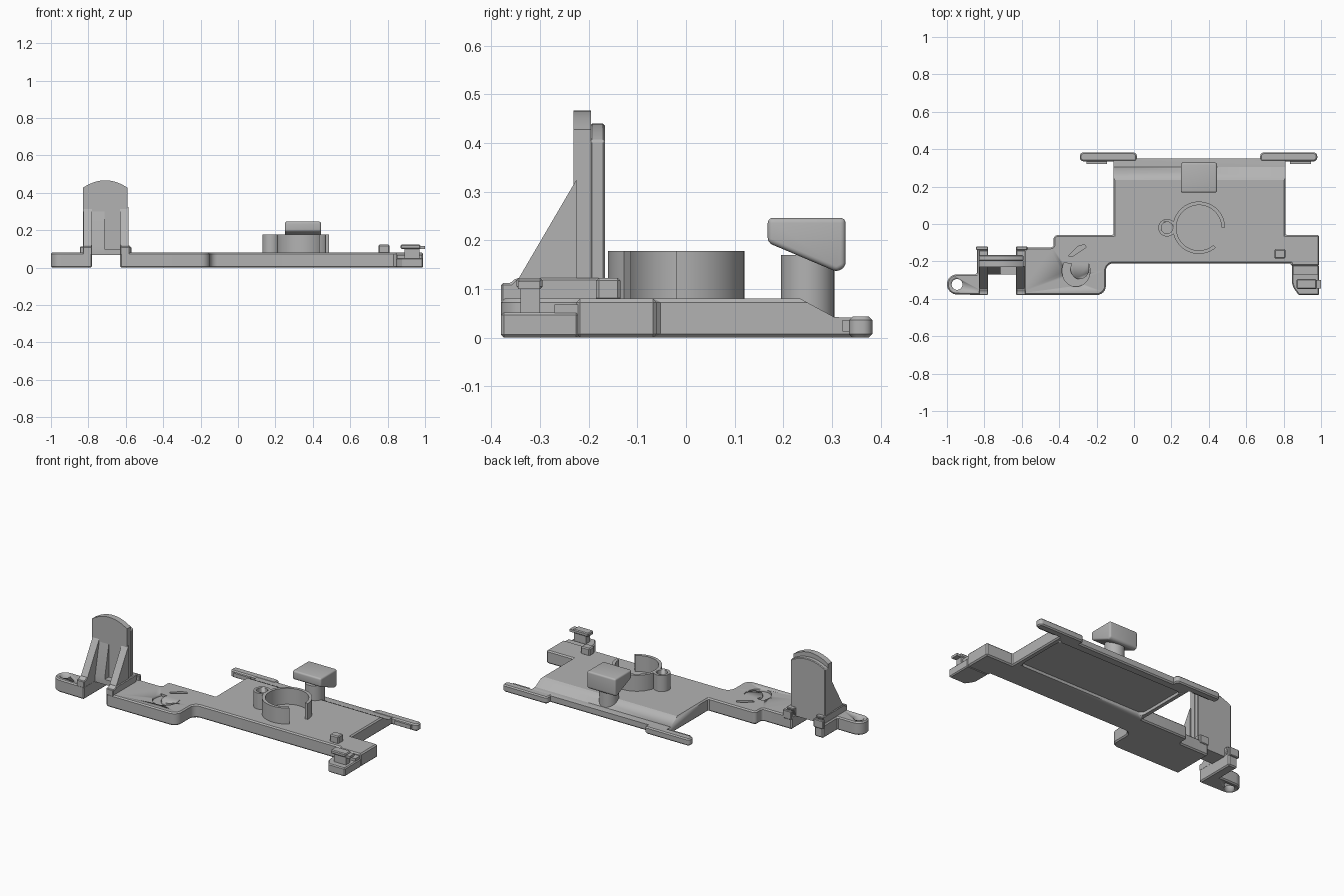
import bpy, bmesh, math
from mathutils import Vector

old = bpy.data.objects.get("Cube")
if old:
    bpy.data.objects.remove(old, do_unlink=True)

grey = bpy.data.materials.new("plain grey")
grey.use_nodes = True
colour = (0.45, 0.45, 0.45, 1)
grey.diffuse_color = colour
grey.node_tree.nodes["Principled BSDF"].inputs["Base Color"].default_value = colour


def activate(ob):
    bpy.ops.object.select_all(action='DESELECT')
    ob.select_set(True)
    bpy.context.view_layer.objects.active = ob


def apply_mod(ob, mod):
    activate(ob)
    bpy.ops.object.modifier_apply(modifier=mod.name)


def prism(name, pts, lo, hi, axis='z', bevel=0.0, segments=1):
    """Extrude a 2D outline along an axis."""
    place = {'x': lambda u, v, w: (w, u, v),
             'y': lambda u, v, w: (u, w, v),
             'z': lambda u, v, w: (u, v, w)}[axis]
    bm = bmesh.new()
    face = bm.faces.new([bm.verts.new(place(u, v, lo)) for u, v in pts])
    out = bmesh.ops.extrude_face_region(bm, geom=[face])
    moved = [g for g in out["geom"] if isinstance(g, bmesh.types.BMVert)]
    bmesh.ops.translate(bm, verts=moved, vec=place(0, 0, hi - lo))
    bmesh.ops.recalc_face_normals(bm, faces=bm.faces)
    me = bpy.data.meshes.new(name)
    bm.to_mesh(me)
    bm.free()
    ob = bpy.data.objects.new(name, me)
    bpy.context.collection.objects.link(ob)
    me.materials.append(grey)
    if bevel:
        mod = ob.modifiers.new("bevel", 'BEVEL')
        mod.width, mod.segments, mod.limit_method = bevel, segments, 'ANGLE'
        apply_mod(ob, mod)
    activate(ob)
    bpy.ops.object.shade_smooth_by_angle(angle=math.radians(25))
    return ob


def rect(a, b, c, d):
    return [(a, c), (b, c), (b, d), (a, d)]


def box(name, x, y, z, bevel=0.0):
    return prism(name, rect(*x, *y), *z, bevel=bevel)


def rounded(corners, steps=6):
    """Outline from (u, v, radius) corners, each filleted by a curve."""
    pts = []
    for i, (u, v, r) in enumerate(corners):
        p = Vector((u, v))
        if not r:
            pts.append(p)
            continue
        a = p + (Vector(corners[i - 1][:2]) - p).normalized() * r
        b = p + (Vector(corners[(i + 1) % len(corners)][:2]) - p).normalized() * r
        centre = a + b - p
        for k in range(steps + 1):
            t = k / steps * math.pi / 2
            pts.append(centre + (a - centre) * math.cos(t) + (b - centre) * math.sin(t))
    return pts


def arc(cx, cy, r, start, end, n=32, ry=None):
    angles = [math.radians(start + (end - start) * i / n) for i in range(n + 1)]
    return [(cx + r * math.cos(t), cy + (ry or r) * math.sin(t)) for t in angles]


def circle(cx, cy, r, n=32):
    return arc(cx, cy, r, 0, 360, n)[:-1]


def cut(ob, cutter):
    mod = ob.modifiers.new("cut", 'BOOLEAN')
    mod.operation, mod.solver, mod.object = 'DIFFERENCE', 'EXACT', cutter
    apply_mod(ob, mod)
    bpy.data.objects.remove(cutter, do_unlink=True)


# Base tray with its front left arm and right arm
tray = prism("base_tray", rounded([
    (-0.63, -0.38, 0), (-0.15, -0.38, 0.05), (-0.15, -0.21, 0.04), (0.84, -0.21, 0),
    (0.84, -0.225, 0), (0.99, -0.225, 0), (0.99, -0.06, 0), (0.81, -0.06, 0),
    (0.81, 0.35, 0), (-0.11, 0.35, 0), (-0.11, -0.06, 0), (-0.43, -0.06, 0.02),
    (-0.43, -0.125, 0.015), (-0.63, -0.125, 0)]), 0, 0.08, bevel=0.008)

# Sloped back edge, shallow underside pocket and curved top slots
cut(tray, prism("slope_cutter", [(0.235, 0.08), (0.305, 0.042), (0.4, 0.04),
                                 (0.4, 0.2), (0.235, 0.2)], -0.2, 0.9, 'x'))
cut(tray, prism("pocket_cutter", rounded([(-0.08, -0.03, 0.03), (0.78, -0.03, 0.03),
                                          (0.78, 0.3, 0.03), (-0.08, 0.3, 0.03)]), -0.1, 0.018))
cut(tray, prism("slot_cutter", arc(-0.31, -0.25, 0.075, 150, 385, 20, 0.085)
                + arc(-0.29, -0.24, 0.05, 385, 150, 20, 0.055), 0.065, 0.2))
cut(tray, prism("short_slot_cutter", [(-0.35, -0.17), (-0.33, -0.175), (-0.255, -0.125),
                                      (-0.265, -0.11), (-0.3, -0.12)], 0.065, 0.2))

# Mounting tabs on the back edge
for name, side in (("left_back_tab", 1), ("right_back_tab", -1)):
    far, near = 0.345 + side * 0.635, 0.345 + side * 0.33
    prism(name, rounded([(far, 0.335, 0.02), (near, 0.335, 0), (near, 0.383, 0.02),
                         (far, 0.383, 0.02)]), 0, 0.043, bevel=0.007)
    ends = sorted((0.345 + side * 0.6, 0.345 + side * 0.49))
    box(name + "_lip", ends, (0.322, 0.34), (0.012, 0.036))

# Right front leg with clip and locating block
prism("front_leg", rounded([(0.845, -0.22, 0), (0.845, -0.33, 0.02), (0.88, -0.38, 0),
                            (0.99, -0.38, 0), (0.99, -0.22, 0)]), 0, 0.052, bevel=0.006)
box("front_leg_step", (0.85, 0.985), (-0.27, -0.215), (0.045, 0.068))
box("clip_stem", (0.89, 0.97), (-0.34, -0.3), (0.045, 0.105))
box("clip_bar", (0.87, 0.975), (-0.348, -0.295), (0.1, 0.123), 0.005)
box("clip_nose", (0.97, 1.0), (-0.345, -0.3), (0.1, 0.115))
box("locating_block", (0.75, 0.81), (-0.185, -0.135), (0.075, 0.123), 0.006)

# Split ring and the small tube beside it
prism("split_ring", arc(0.347, -0.02, 0.14, 0, 310, 48)
      + arc(0.347, -0.02, 0.121, 310, 0, 48), 0.075, 0.178)
tube = prism("side_tube", circle(0.177, -0.02, 0.047), 0.075, 0.178)
cut(tube, prism("tube_cutter", circle(0.177, -0.02, 0.031), 0.085, 0.3))

# Knob on a round post
prism("knob_post", circle(0.347, 0.25, 0.055), 0.03, 0.17)
prism("knob_head", [(0.168, 0.195), (0.31, 0.135), (0.328, 0.145), (0.328, 0.246),
                    (0.168, 0.246)], 0.25, 0.444, 'x', 0.02, 4)

# Left mounting foot with a screw hole
foot = prism("screw_foot", arc(-0.946, -0.323, 0.054, 90, 270, 16)
             + [(-0.78, -0.38), (-0.78, -0.13), (-0.84, -0.13), (-0.84, -0.269)],
             0, 0.08, bevel=0.007)
cut(foot, prism("screw_cutter", circle(-0.946, -0.323, 0.029), -0.1, 0.2))

# Raised rails, hooks and gussets on both sides of the upright
for name, inner, outer in (("right", -0.78, -0.845), ("left", -0.63, -0.57)):
    s = 1 if outer > inner else -1
    prism(name + "_rail", [(-0.38, 0.07), (-0.16, 0.07), (-0.14, 0.122),
                           (-0.35, 0.122), (-0.36, 0.112), (-0.38, 0.112)],
          *sorted((inner, inner + s * 0.05)), 'x', 0.004)
    box(name + "_hook", sorted((inner, outer)), (-0.14, -0.12), (0.06, 0.112), 0.004)
    prism(name + "_gusset", [(-0.225, 0.1), (-0.225, 0.325), (-0.345, 0.12), (-0.345, 0.1)],
          *sorted((inner, inner + s * 0.045)), 'x')

# Arched upright, its back layer and the bridge between the rails
def arch(low, edge, top):
    return [(-0.828, low)] + [(-0.71 + 0.0118 * k, top - (top - edge) * (k / 10) ** 2)
                              for k in range(-10, 11)] + [(-0.592, low)]


prism("upright_front", arch(0.075, 0.428, 0.467), -0.231, -0.195, 'y')
prism("upright_back", arch(0.075, 0.405, 0.44), -0.197, -0.167, 'y', 0.004)
prism("upright_wedge", [(-0.225, 0.075), (-0.225, 0.33), (-0.27, 0.11), (-0.27, 0.075)],
      -0.785, -0.715, 'x')
box("bridge", (-0.8, -0.61), (-0.27, -0.167), (0.068, 0.1))
